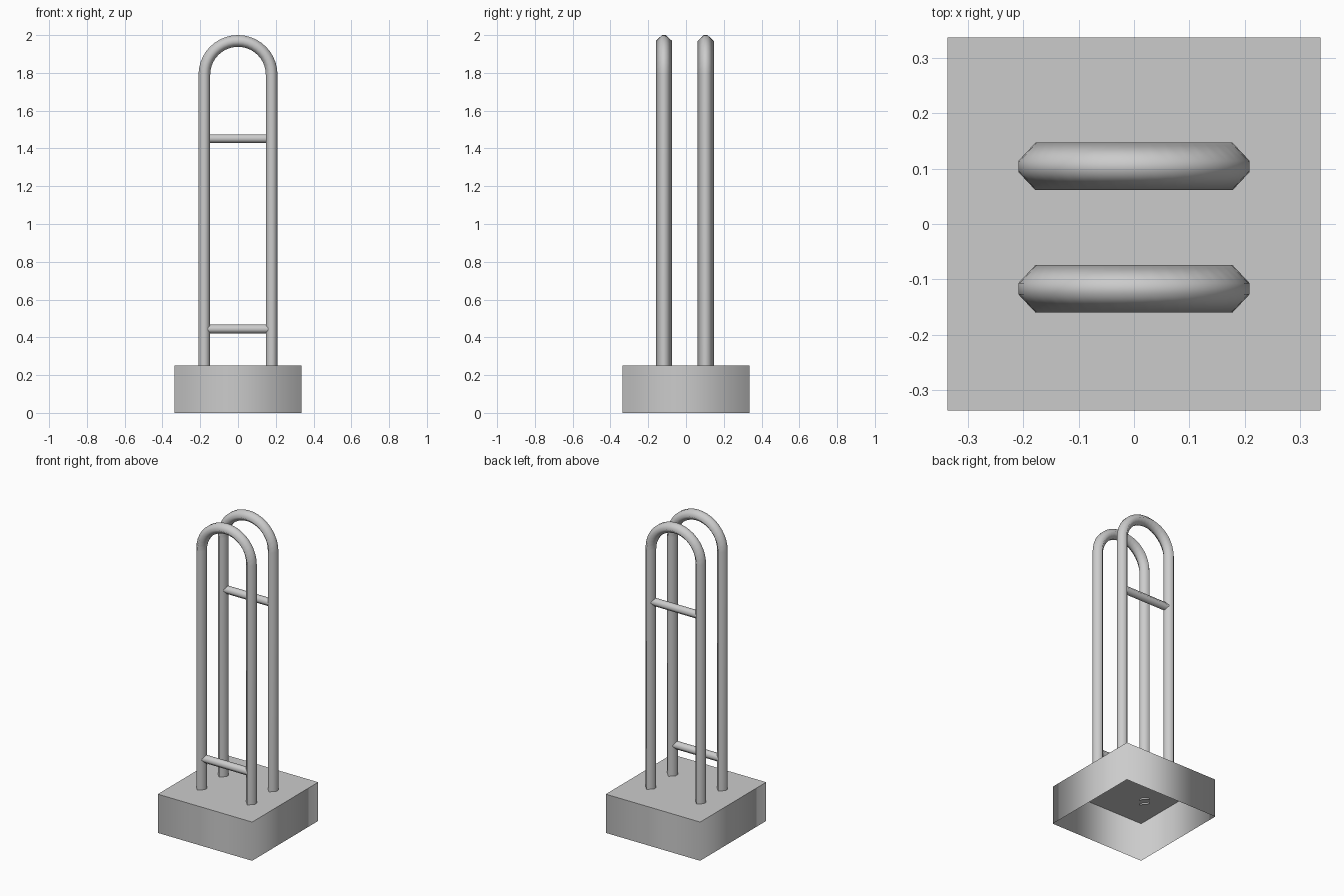
import bpy, bmesh, math
from mathutils import Vector

cube = bpy.data.objects.get("Cube")
if cube:
    bpy.data.objects.remove(cube, do_unlink=True)

grey = bpy.data.materials.new("light_grey")
grey.use_nodes = True
colour = (0.6, 0.6, 0.6, 1)
grey.diffuse_color = colour
grey.node_tree.nodes["Principled BSDF"].inputs["Base Color"].default_value = colour


def add_object(name, bm):
    for f in bm.faces:
        f.smooth = True
    mesh = bpy.data.meshes.new(name)
    bm.to_mesh(mesh)
    bm.free()
    mesh.materials.append(grey)
    obj = bpy.data.objects.new(name, mesh)
    bpy.context.collection.objects.link(obj)
    return obj


def sweep(name, path, y, profile):
    """Open tube along (point, outward normal) pairs in the xz plane."""
    bm = bmesh.new()
    rings = []
    for (px, pz), (nx, nz) in path:
        rings.append([bm.verts.new((px + nx * u, y + v, pz + nz * u))
                      for u, v in profile])
    n = len(profile)
    for a, b in zip(rings, rings[1:]):
        for i in range(n):
            j = (i + 1) % n
            bm.faces.new((a[i], a[j], b[j], b[i]))
    bmesh.ops.recalc_face_normals(bm, faces=bm.faces)
    return add_object(name, bm)


# Base: hollow box, open underneath, walls shaded smoothly round the corners
half, height = 0.337, 0.25
bm = bmesh.new()
bmesh.ops.create_cube(bm, size=1)
for v in bm.verts:
    v.co = Vector((v.co.x * 2 * half, v.co.y * 2 * half, (v.co.z + 0.5) * height))
bottom = [f for f in bm.faces if f.normal.z < -0.5]
bmesh.ops.delete(bm, geom=bottom, context='FACES_ONLY')
for e in bm.edges:
    if all(v.co.z > height / 2 for v in e.verts):
        e.smooth = False
add_object("base", bm)

# Hoops: two legs joined by a half-circle, six-sided section
reach, spring, foot = 0.178, 1.791, 0.24
hoop_profile = [(0.031, -0.01), (0.031, 0.01), (0, 0.043),
                (-0.031, 0.01), (-0.031, -0.01), (0, -0.043)]
hoop_path = [((reach, foot), (1, 0))]
steps = 20
for i in range(steps + 1):
    a = math.pi * i / steps
    n = (math.cos(a), math.sin(a))
    hoop_path.append(((reach * n[0], spring + reach * n[1]), n))
hoop_path.append(((-reach, foot), (-1, 0)))

# Rungs: one low on the front hoop, one high on the rear hoop
rung_profile = [(0.023, -0.009), (0.023, 0.009), (0, 0.027),
                (-0.023, 0.009), (-0.023, -0.009), (0, -0.027)]
for side, y, z in (("front", -0.117, 0.444), ("rear", 0.104, 1.452)):
    sweep(side + "_hoop", hoop_path, y, hoop_profile)
    rung_path = [((x, z), (0, 1)) for x in (-reach, reach)]
    sweep(side + "_rung", rung_path, y, rung_profile)
